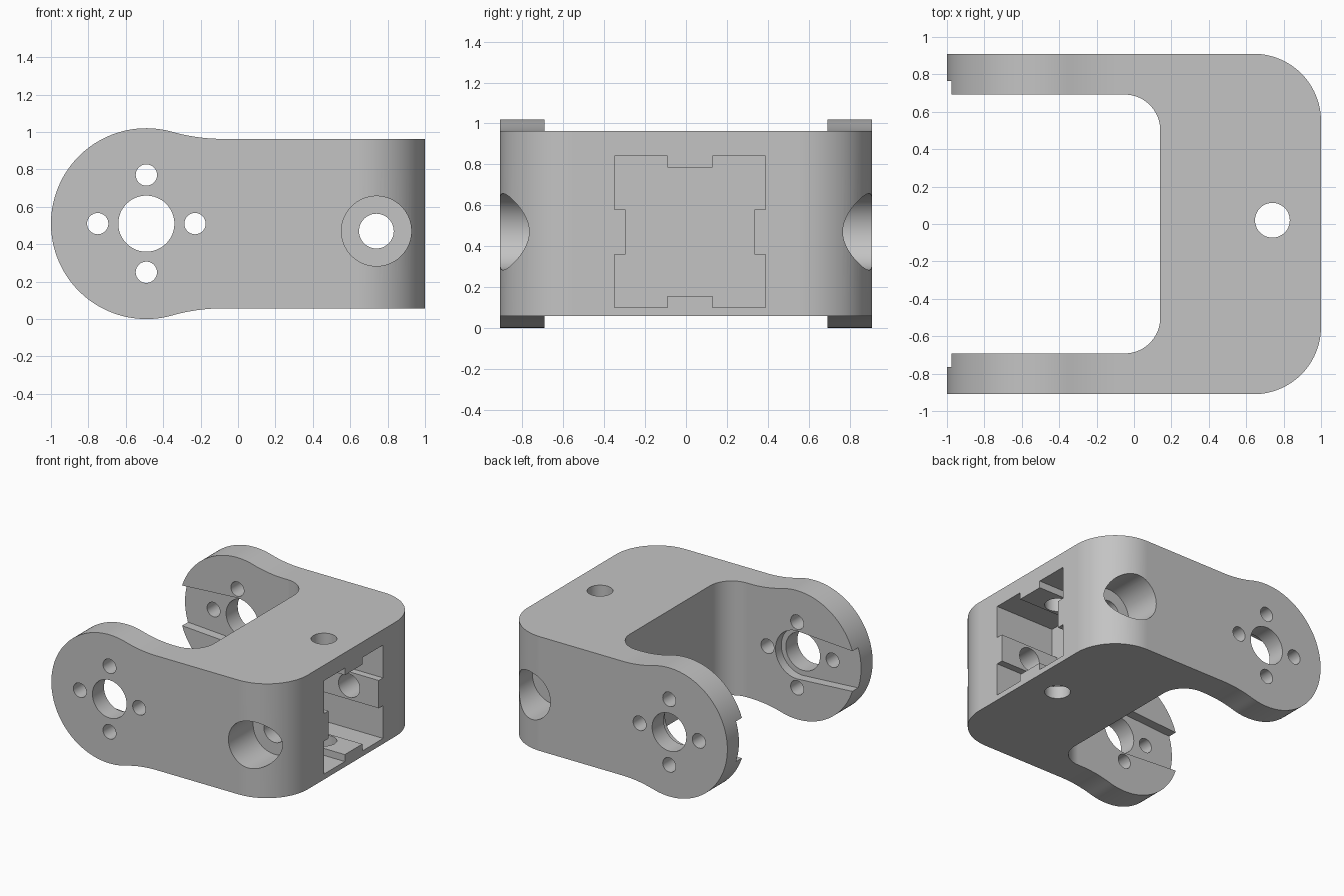
import bpy
import bmesh
from math import sin, cos, radians, atan2, degrees, hypot

cube = bpy.data.objects.get("Cube")
if cube:
    bpy.data.objects.remove(cube, do_unlink=True)

grey = bpy.data.materials.new("matte grey")
grey.use_nodes = True
colour = (0.55, 0.55, 0.55, 1)
grey.diffuse_color = colour
grey.node_tree.nodes["Principled BSDF"].inputs["Base Color"].default_value = colour


def arc(cx, cy, r, start, end, steps=24):
    """Points along an arc, angles in degrees."""
    angles = [radians(start + (end - start) * i / steps) for i in range(steps + 1)]
    return [(cx + r * cos(a), cy + r * sin(a)) for a in angles]


def circle(cx, cy, r, steps=48):
    return arc(cx, cy, r, 0, 360, steps)[:-1]


def prism(name, points, axis, low, high):
    """Extrude a closed outline along one axis."""
    place = {"x": lambda a, b, d: (d, a, b),
             "y": lambda a, b, d: (a, d, b),
             "z": lambda a, b, d: (a, b, d)}[axis]
    bm = bmesh.new()
    face = bm.faces.new([bm.verts.new(place(a, b, low)) for a, b in points])
    extruded = bmesh.ops.extrude_face_region(bm, geom=[face])["geom"]
    verts = [v for v in extruded if isinstance(v, bmesh.types.BMVert)]
    bmesh.ops.translate(bm, verts=verts, vec=place(0, 0, high - low))
    bmesh.ops.recalc_face_normals(bm, faces=bm.faces)
    mesh = bpy.data.meshes.new(name)
    bm.to_mesh(mesh)
    bm.free()
    obj = bpy.data.objects.new(name, mesh)
    bpy.context.collection.objects.link(obj)
    mesh.materials.append(grey)
    return obj


def combine(target, tool, operation="DIFFERENCE"):
    """Apply a boolean, then drop the tool."""
    bpy.ops.object.select_all(action="DESELECT")
    target.select_set(True)
    bpy.context.view_layer.objects.active = target
    mod = target.modifiers.new(tool.name, "BOOLEAN")
    mod.operation = operation
    mod.solver = "EXACT"
    mod.object = tool
    bpy.ops.object.modifier_apply(modifier=mod.name)
    bpy.data.objects.remove(tool, do_unlink=True)


# U-shaped plan: rounded outer corners and inner fillets
half = (arc(0.64, 0.55, 0.36, 0, 90) + [(-1.2, 0.91), (-1.2, 0.692)]
        + arc(-0.05, 0.502, 0.19, 90, 0))
plan = half + [(x, -y) for x, y in reversed(half)]
bracket = prism("u_bracket", plan, "z", -0.2, 1.2)

# Side outline: round lug flaring smoothly into the straight body
hub_x, hub_z, hub_r = -0.49, 0.51, 0.51
flare_x, body_half = -0.08, 0.453
dx = flare_x - hub_x
flare_r = (dx ** 2 + body_half ** 2 - hub_r ** 2) / (2 * (hub_r - body_half))
tangent = degrees(atan2(body_half + flare_r, dx))
upper = ([(1.2, body_half)]
         + arc(flare_x, body_half + flare_r, flare_r, 270, 180 + tangent, 16)
         + arc(hub_x, 0, hub_r, tangent, 180, 48)[1:])
side = upper + [(x, -z) for x, z in reversed(upper[:-1])]
side = [(x, z + hub_z) for x, z in side]
combine(bracket, prism("side_outline", side, "y", -1.2, 1.2), "INTERSECT")

# Centre hole and four screw holes through both lugs
combine(bracket, prism("hub_hole", circle(hub_x, hub_z, 0.15), "y", -1.3, 1.3))
for i in range(4):
    a = radians(90 * i)
    hole = circle(hub_x + 0.26 * cos(a), hub_z + 0.26 * sin(a), 0.057, 32)
    combine(bracket, prism("screw_hole", hole, "y", -1.3, 1.3))

# Tapered recess on the inner face of each lug
recess = arc(hub_x, hub_z, 0.19, -90, 90) + [(-1.2, hub_z + 0.145), (-1.2, hub_z - 0.145)]
for low, high in ((0.6, 0.765), (-0.765, -0.6)):
    combine(bracket, prism("lug_recess", recess, "y", low, high))

# Square socket with a rib in the middle of each wall
quarter = [(0.37, -0.11), (0.315, -0.11), (0.315, 0.11), (0.37, 0.11), (0.37, 0.37)]
socket = []
for i in range(4):
    c, s = round(cos(radians(90 * i))), round(sin(radians(90 * i)))
    socket += [(0.02 + a * c - b * s, 0.47 + a * s + b * c) for a, b in quarter]
combine(bracket, prism("socket", socket, "x", 0.48, 1.2))

# Bolt holes across the socket, countersunk from the sides
bolt_x, bolt_z = 0.74, 0.47
for low, high in ((0.6, 1.2), (-1.2, -0.6)):
    combine(bracket, prism("counterbore", circle(bolt_x, bolt_z, 0.187, 64), "y", low, high))
combine(bracket, prism("side_bolt_hole", circle(bolt_x, bolt_z, 0.093), "y", -1.3, 1.3))
combine(bracket, prism("upright_bolt_hole", circle(bolt_x, 0.02, 0.093), "z", -0.3, 1.3))

# Smooth curves, crisp edges, flat-looking faces
bpy.ops.object.select_all(action="DESELECT")
bracket.select_set(True)
bpy.context.view_layer.objects.active = bracket
bpy.ops.object.shade_smooth_by_angle(angle=radians(30))
weighted = bracket.modifiers.new("even_normals", "WEIGHTED_NORMAL")
weighted.keep_sharp = True
